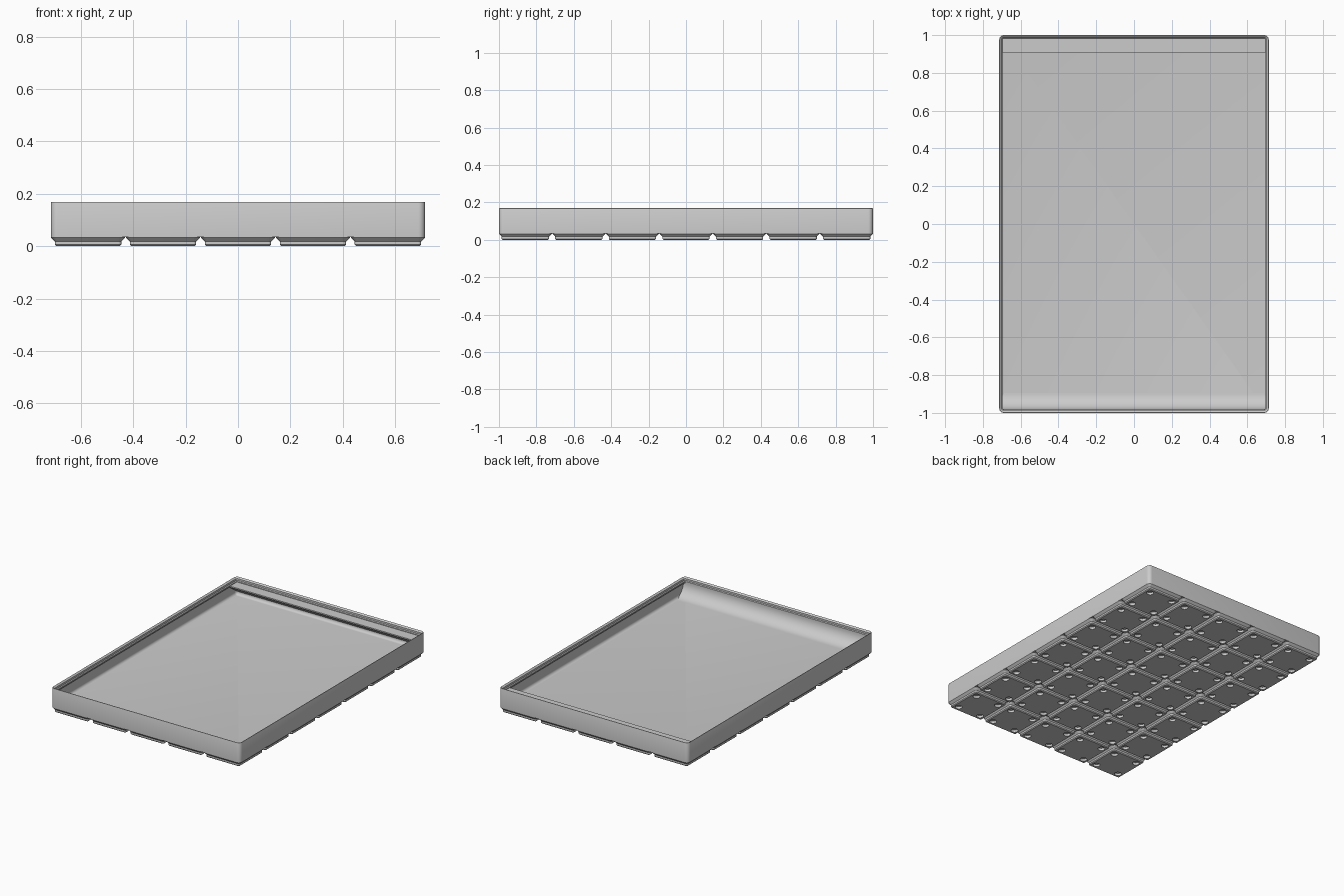
import bpy, bmesh, math

if "Cube" in bpy.data.objects:
    bpy.data.objects.remove(bpy.data.objects["Cube"])

# Dimensions are in millimetres and scaled to model units
S = 2 / 293.5
PITCH, COLS, ROWS = 42, 5, 7
HALF_W, HALF_L, CORNER = 104.75, 146.75, 3.75
FLOOR = 7

grey = bpy.data.materials.new("plain grey")
grey.use_nodes = True
grey.diffuse_color = (0.6, 0.6, 0.6, 1)
grey.node_tree.nodes["Principled BSDF"].inputs["Base Color"].default_value = (0.6, 0.6, 0.6, 1)


def finish(bm, name):
    bmesh.ops.recalc_face_normals(bm, faces=bm.faces[:])
    bmesh.ops.scale(bm, vec=(S, S, S), verts=bm.verts[:])
    mesh = bpy.data.meshes.new(name)
    bm.to_mesh(mesh)
    bm.free()
    mesh.materials.append(grey)
    obj = bpy.data.objects.new(name, mesh)
    bpy.context.collection.objects.link(obj)
    return obj


def smooth(obj):
    bpy.ops.object.select_all(action="DESELECT")
    obj.select_set(True)
    bpy.context.view_layer.objects.active = obj
    bpy.ops.object.shade_smooth_by_angle(angle=math.radians(30))


def ring(bm, half_w, half_l, radius, z, steps=6):
    """Rounded rectangle of vertices at one height."""
    verts = []
    for k, (sx, sy) in enumerate(((1, 1), (-1, 1), (-1, -1), (1, -1))):
        for i in range(steps + 1):
            a = (k + i / steps) * math.pi / 2
            verts.append(bm.verts.new((sx * (half_w - radius) + radius * math.cos(a),
                                       sy * (half_l - radius) + radius * math.sin(a), z)))
    return verts


def loft(name, half_w, half_l, profile):
    """Stack rounded rectangles along an (inset, height) profile and cap both ends."""
    bm = bmesh.new()
    rings = [ring(bm, half_w - d, half_l - d, max(CORNER - d, 0.05), z) for d, z in profile]
    for lo, hi in zip(rings, rings[1:]):
        for i in range(len(lo)):
            j = (i + 1) % len(lo)
            bm.faces.new((lo[i], lo[j], hi[j], hi[i]))
    bm.faces.new(rings[0])
    bm.faces.new(rings[-1])
    return finish(bm, name)


def extrude_x(name, points, half_x):
    """Extrude a (y, z) outline across the tray."""
    bm = bmesh.new()
    face = bm.faces.new([bm.verts.new((-half_x, y, z)) for y, z in points])
    out = bmesh.ops.extrude_face_region(bm, geom=[face])
    moved = [v for v in out["geom"] if isinstance(v, bmesh.types.BMVert)]
    bmesh.ops.translate(bm, vec=(2 * half_x, 0, 0), verts=moved)
    return finish(bm, name)


# Tray: outer wall, stacking lip, thin inner wall, floor fillet and floor
WALL, FILLET = 0.95, 2.8
profile = [(0, 5), (0, 24.4), (0.1, 24.65), (0.3, 24.8), (0.55, 24.75),
           (1.9, 23.5), (1.9, 21.7), (2.6, 21), (2.6, 19.8), (WALL, 18.15)]
for i in range(7):
    a = i / 6 * math.pi / 2
    profile.append((WALL + FILLET * (1 - math.cos(a)), FLOOR + FILLET * (1 - math.sin(a))))
smooth(loft("tray_body", HALF_W, HALF_L, profile))

# Curved scoop along the inside of the front wall
INNER_X, BACK_Y, R = 103.82, 145.4, 13
front = -HALF_L + 2.6
scoop = [(-BACK_Y, 6.5), (-BACK_Y, FLOOR + R), (front, FLOOR + R)]
for i in range(1, 17):
    a = i / 16 * math.pi / 2
    scoop.append((front + R * (1 - math.cos(a)), FLOOR + R * (1 - math.sin(a))))
scoop.append((front + R, 6.5))
smooth(extrude_x("front_scoop", scoop, INNER_X))

# Label shelf along the back wall, with a sloping underside
extrude_x("label_shelf", [(BACK_Y, 20.3), (133.3, 20.3), (133.3, 19.1), (BACK_Y, 10.4)], INNER_X)

# One stepped foot with four round magnet recesses
foot = loft("base_feet", 20.75, 20.75, [(2.95, 0), (2.15, 0.8), (2.15, 2.6), (0, 4.75), (0, 5)])
bm = bmesh.new()
for sx in (-1, 1):
    for sy in (-1, 1):
        made = bmesh.ops.create_cone(bm, cap_ends=True, segments=24, radius1=3.25,
                                     radius2=3.25, depth=4.8)
        bmesh.ops.translate(bm, vec=(13 * sx, 13 * sy, 0), verts=made["verts"])
cutter = finish(bm, "recess_cutter")
cutter.hide_render = True
bpy.context.view_layer.objects.active = foot
cut = foot.modifiers.new("recesses", "BOOLEAN")
cut.operation, cut.solver, cut.object = "DIFFERENCE", "EXACT", cutter
bpy.ops.object.modifier_apply(modifier=cut.name)
bpy.data.objects.remove(cutter)
smooth(foot)

# Repeat the foot over the whole underside
foot.location = (-PITCH * (COLS - 1) / 2 * S, -PITCH * (ROWS - 1) / 2 * S, 0)
for name, count, step in (("columns", COLS, (PITCH * S, 0, 0)), ("rows", ROWS, (0, PITCH * S, 0))):
    arr = foot.modifiers.new(name, "ARRAY")
    arr.count = count
    arr.use_relative_offset = False
    arr.use_constant_offset = True
    arr.constant_offset_displace = step
